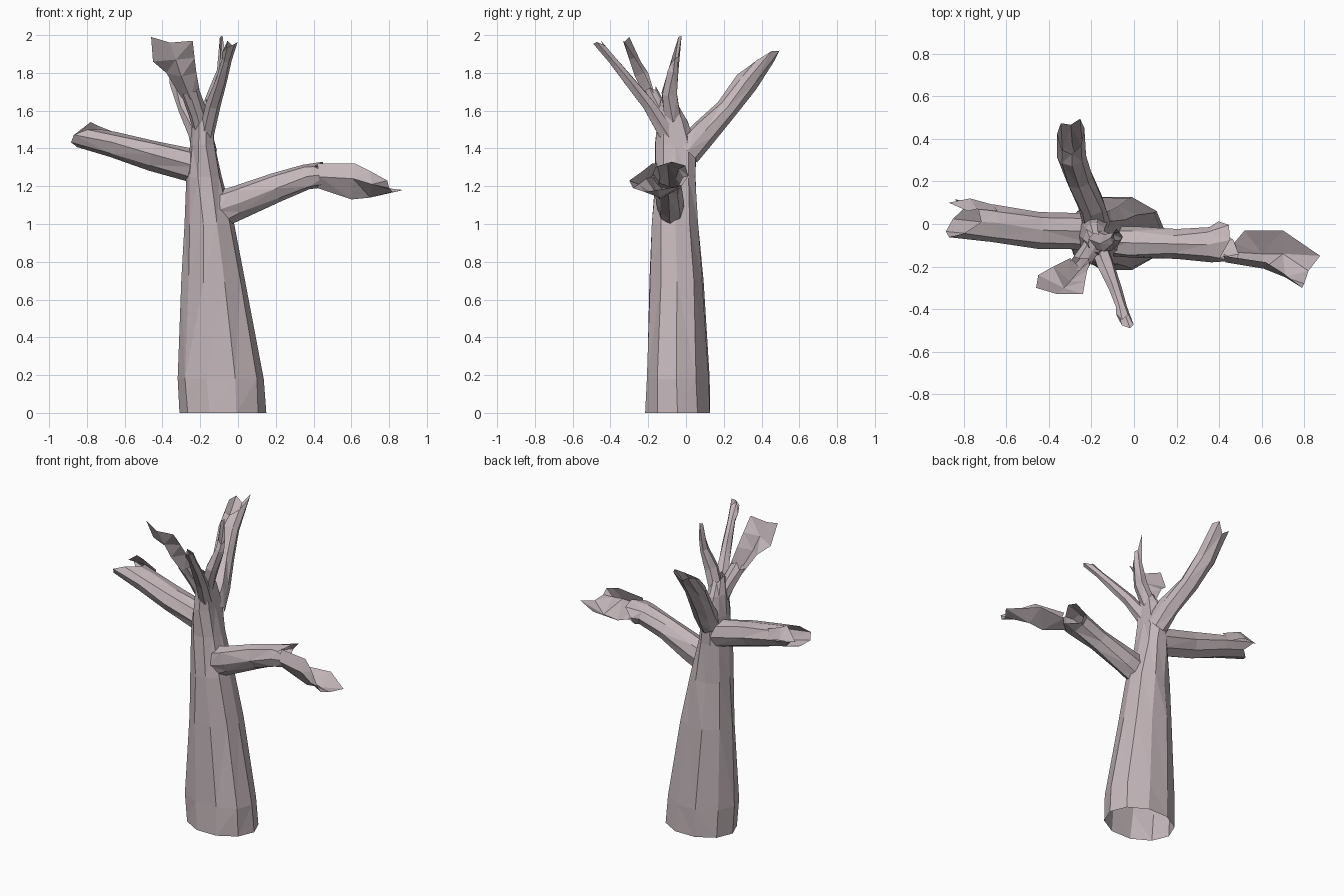
import bpy, bmesh, math, random
from mathutils import Vector

random.seed(4)
bark = bpy.data.materials.new("bark")
bark.diffuse_color = (0.55, 0.47, 0.49, 1)
X, Y, Z = Vector((1, 0, 0)), Vector((0, 1, 0)), Vector((0, 0, 1))


def skin_rows(name, rows, closed):
    """Bridge rows of points into a flat-shaded, triangulated shell."""
    bm = bmesh.new()
    grid = [[bm.verts.new(p) for p in row] for row in rows]
    n = len(grid[0])
    for a, b in zip(grid, grid[1:]):
        for i in range(n if closed else n - 1):
            j = (i + 1) % n
            bm.faces.new((a[i], a[j], b[j], b[i]))
    bmesh.ops.triangulate(bm, faces=bm.faces[:])
    mesh = bpy.data.meshes.new(name)
    bm.to_mesh(mesh)
    bm.free()
    mesh.materials.append(bark)
    ob = bpy.data.objects.new(name, mesh)
    bpy.context.collection.objects.link(ob)
    return ob


def limb(name, path, axis, jag, level=False, rough=0.007):
    """Open tube through (x, y, z, radius_u, radius_v); jag pushes the end ring along the limb."""
    pts = [Vector(p[:3]) for p in path]
    n, rows, last = len(jag), [], len(path) - 1
    for k, p in enumerate(path):
        t = Z if level else (pts[min(k + 1, last)] - pts[max(k - 1, 0)]).normalized()
        u = (axis - t * axis.dot(t)).normalized()
        v = t.cross(u)
        row = []
        for i in range(n):
            a = math.tau * i / n
            q = pts[k] + u * p[3] * math.cos(a) + v * p[4] * math.sin(a)
            if k == last:
                q += t * jag[i]
            elif k > 0:
                q += (u * random.uniform(-1, 1) + v * random.uniform(-1, 1)) * rough
            row.append(q)
        rows.append(row)
    return skin_rows(name, rows, True)


# Trunk, hollow at the base, leaning to the left as it rises
limb("trunk", [
    (-.08, -.045, 0, .23, .18), (-.09, -.045, .18, .23, .175),
    (-.13, -.05, .7, .17, .148), (-.15, -.055, 1.0, .13, .128),
    (-.177, -.055, 1.25, .093, .115), (-.185, -.055, 1.42, .068, .108),
    (-.185, -.07, 1.55, .05, .085), (-.18, -.09, 1.64, .035, .045)],
    X, [0, .02, 0, -.02, 0, .02, 0, 0, .02, 0], level=True)

# Left limb, a broken open stump
limb("left_limb", [
    (-.2, -.035, 1.30, .085, .09), (-.45, -.025, 1.365, .085, .08),
    (-.66, .0, 1.425, .085, .07), (-.77, .015, 1.45, .09, .06)],
    Y, [.09, .02, .07, .1, .09, .03, -.04, -.02])

# Raised splinter on the left stump
skin_rows("left_splinter", [
    [(-.64, .06, 1.48), (-.66, .09, 1.43)],
    [(-.74, .07, 1.52), (-.77, .12, 1.46)],
    [(-.78, .06, 1.54), (-.87, .10, 1.47)]], False)

# Right limb, arching out
limb("right_limb", [
    (-.12, -.08, 1.07, .07, .1), (0, -.09, 1.115, .075, .085),
    (.2, -.095, 1.195, .065, .075), (.36, -.1, 1.25, .08, .068),
    (.44, -.08, 1.26, .1, .068)],
    Y, [-.02, .03, .02, -.05, .02, .03, .02, -.04])

# Torn trough of bark at the right limb's end
skin_rows("right_torn_end", [
    [(.42, -.15, 1.32), (.43, -.18, 1.25), (.42, -.13, 1.19), (.47, -.09, 1.19)],
    [(.62, -.18, 1.32), (.61, -.21, 1.24), (.60, -.14, 1.13), (.52, -.03, 1.19)],
    [(.70, -.23, 1.28), (.71, -.25, 1.21), (.70, -.14, 1.14), (.70, -.03, 1.20)],
    [(.79, -.30, 1.23), (.80, -.28, 1.19), (.82, -.22, 1.17), (.875, -.15, 1.18)]], False)

# Back limb
limb("back_limb", [
    (-.175, .0, 1.38, .065, .08), (-.2, .09, 1.48, .065, .07),
    (-.255, .21, 1.61, .068, .058), (-.29, .32, 1.75, .07, .058),
    (-.295, .40, 1.85, .065, .045)],
    X, [.08, .11, .05, .08, .04, -.04, -.06, -.01])

# Front right branch
limb("front_right_branch", [
    (-.17, -.09, 1.46, .04, .05), (-.13, -.20, 1.63, .04, .038),
    (-.09, -.30, 1.76, .03, .03), (-.06, -.39, 1.87, .024, .024),
    (-.05, -.425, 1.91, .034, .024)],
    X, [.08, .03, .06, -.01, .05, .08], rough=.004)

# Upright branch ending in a thin spike
limb("upright_branch", [
    (-.175, -.07, 1.55, .04, .05), (-.125, -.09, 1.69, .04, .045),
    (-.085, -.07, 1.81, .028, .032), (-.08, -.06, 1.87, .026, .018)],
    X, [.01, .02, .13, .12, .01, -.02], rough=.004)

# Front left branch and its flared sheet of bark
limb("front_left_branch", [
    (-.185, -.08, 1.48, .045, .05), (-.215, -.13, 1.59, .048, .04),
    (-.25, -.18, 1.69, .05, .035)],
    X, [.02, 0, .03, 0, .02, .02, .02, .02], rough=.004)
skin_rows("front_left_flare", [
    [(-.30, -.16, 1.67), (-.25, -.21, 1.66), (-.20, -.17, 1.69)],
    [(-.38, -.20, 1.80), (-.30, -.27, 1.78), (-.22, -.22, 1.80)],
    [(-.45, -.24, 1.86), (-.33, -.30, 1.87), (-.23, -.27, 1.88)],
    [(-.46, -.30, 1.99), (-.36, -.33, 1.96), (-.24, -.33, 1.97)]], False)
